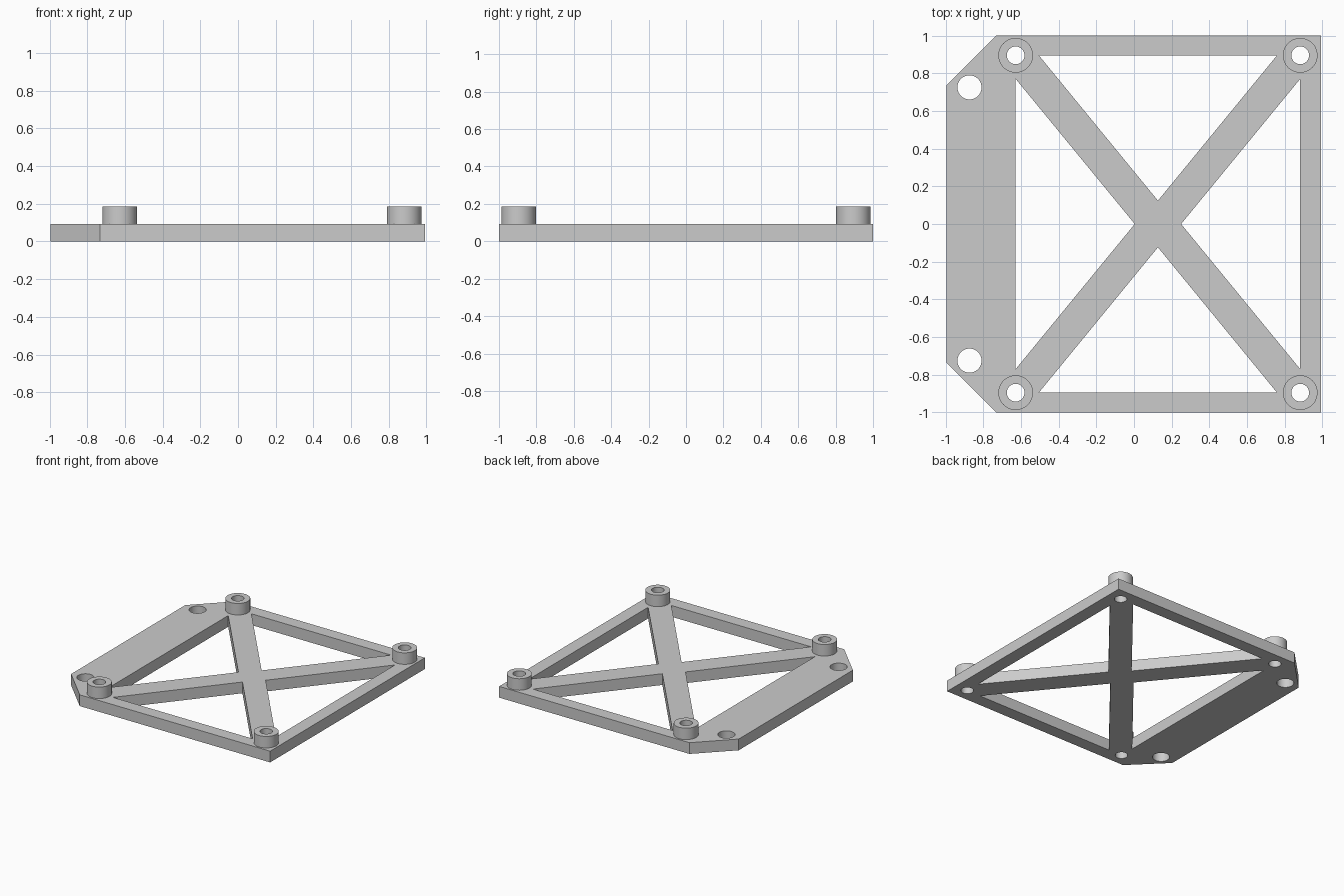
import bpy
import math
import bmesh

cube = bpy.data.objects.get("Cube")
if cube:
    bpy.data.objects.remove(cube, do_unlink=True)

grey = bpy.data.materials.new("light grey")
grey.use_nodes = True
colour = (0.6, 0.6, 0.6, 1)
grey.diffuse_color = colour
grey.node_tree.nodes["Principled BSDF"].inputs["Base Color"].default_value = colour

THICK = 0.092
BOSS_TOP = 0.186
LEFT, RIGHT, BACK = -0.628, 0.882, 0.895   # standoff centre lines
MID = (LEFT + RIGHT) / 2


def circle(x, y, radius, sides=48):
    return [(x + radius * math.cos(2 * math.pi * i / sides),
             y + radius * math.sin(2 * math.pi * i / sides)) for i in range(sides)]


def extrude_profile(name, loops, z0, z1):
    """Flat outline with holes, extruded from z0 to z1."""
    curve = bpy.data.curves.new(name, "CURVE")
    curve.dimensions = "2D"
    curve.fill_mode = "BOTH"
    curve.extrude = (z1 - z0) / 2
    for loop in loops:
        spline = curve.splines.new("POLY")
        spline.points.add(len(loop) - 1)
        for point, (x, y) in zip(spline.points, loop):
            point.co = (x, y, 0, 1)
        spline.use_cyclic_u = True
    obj = bpy.data.objects.new(name, curve)
    bpy.context.collection.objects.link(obj)
    bpy.ops.object.select_all(action="DESELECT")
    obj.select_set(True)
    bpy.context.view_layer.objects.active = obj
    bpy.ops.object.convert(target="MESH")
    obj = bpy.context.object
    # Weld the caps to the walls and lift to height
    bm = bmesh.new()
    bm.from_mesh(obj.data)
    bmesh.ops.remove_doubles(bm, verts=bm.verts, dist=0.0001)
    bmesh.ops.translate(bm, verts=bm.verts, vec=(0, 0, (z0 + z1) / 2))
    bmesh.ops.recalc_face_normals(bm, faces=bm.faces)
    bm.to_mesh(obj.data)
    bm.free()
    obj.data.materials.clear()
    obj.data.materials.append(grey)
    bpy.ops.object.shade_smooth_by_angle(angle=math.radians(30))
    return obj


# Plate outline with two clipped corners
outline = [(-0.994, -0.738), (-0.732, -1), (0.991, -1),
           (0.991, 1), (-0.732, 1), (-0.994, 0.738)]

# Triangular windows that leave an X brace
side_y, end_inset = 0.77, 0.123
windows = [[(x, -side_y), (x, side_y), (MID + s * end_inset, 0)]
           for x, s in ((LEFT, -1), (RIGHT, 1))]
windows += [[(LEFT + end_inset, s * BACK), (RIGHT - end_inset, s * BACK), (MID, s * 0.124)]
            for s in (-1, 1)]

# Screw holes and larger mounting holes
corners = [(x, y) for x in (LEFT, RIGHT) for y in (-BACK, BACK)]
holes = [circle(x, y, 0.047) for x, y in corners]
holes += [circle(-0.873, s * 0.725, 0.064) for s in (-1, 1)]
extrude_profile("braced_plate", [outline] + windows + holes, 0, THICK)

# Hollow standoffs
for (x, y), label in zip(corners, ("front_right", "back_right", "front_left", "back_left")):
    extrude_profile("standoff_" + label,
                    [circle(x, y, 0.092), circle(x, y, 0.047)], THICK, BOSS_TOP)
